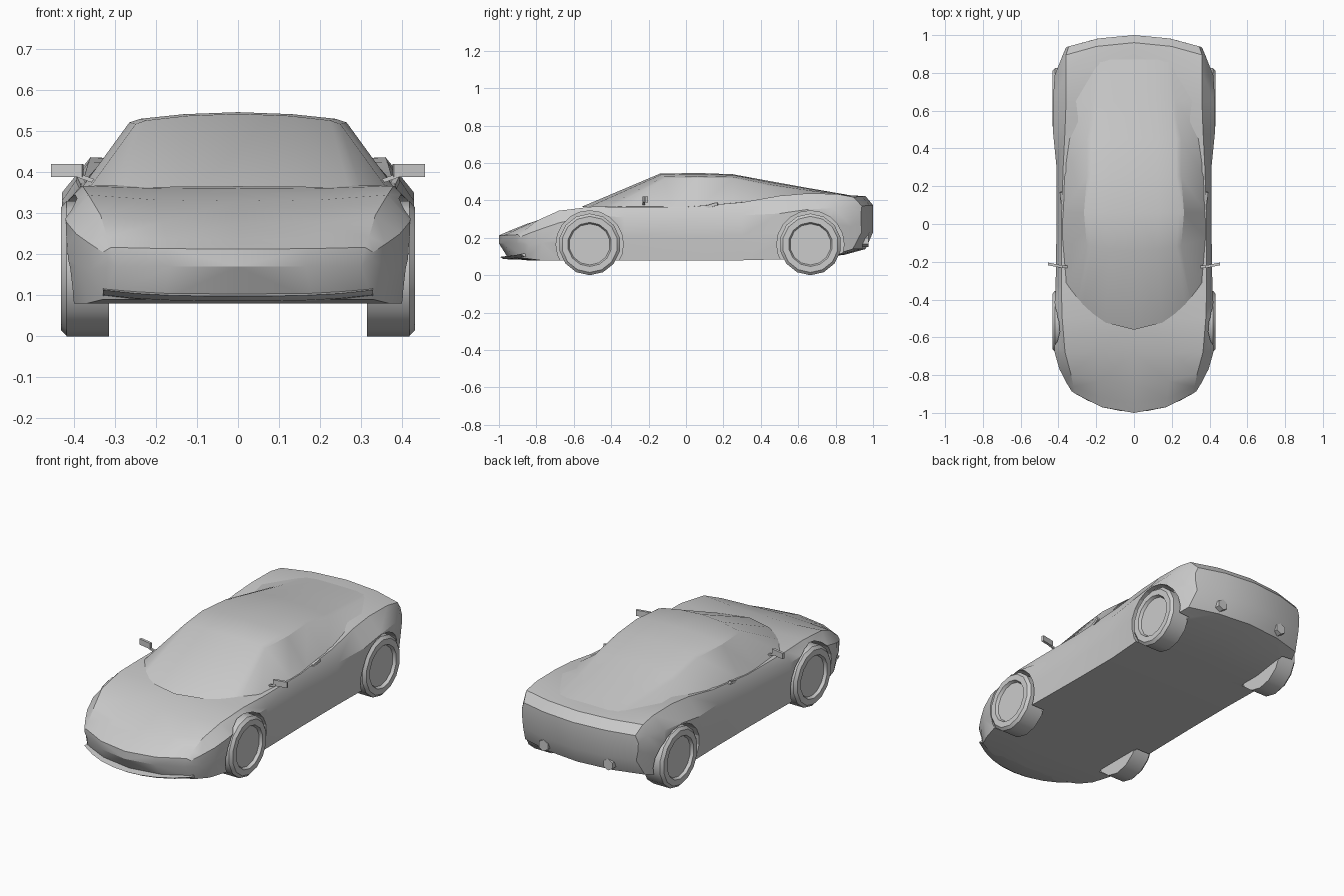
import bpy, bmesh, math
from mathutils import Matrix, Vector

if "Cube" in bpy.data.objects:
    bpy.data.objects.remove(bpy.data.objects["Cube"])


def mix(a, b, t):
    return a + (b - a) * t


def finish(name, bm, mirror=True, smooth=30):
    """Turn a bmesh into a named object, optionally mirrored over x."""
    bmesh.ops.recalc_face_normals(bm, faces=bm.faces)
    me = bpy.data.meshes.new(name)
    bm.to_mesh(me)
    bm.free()
    ob = bpy.data.objects.new(name, me)
    bpy.context.collection.objects.link(ob)
    if smooth:
        bpy.ops.object.select_all(action='DESELECT')
        ob.select_set(True)
        bpy.context.view_layer.objects.active = ob
        bpy.ops.object.shade_smooth_by_angle(angle=math.radians(smooth))
    if mirror:
        ob.modifiers.new("mirror", 'MIRROR').merge_threshold = 0.0005
    return ob


def loft(rows, caps=()):
    """Skin open half-sections; caps lists index tuples closing both ends."""
    bm = bmesh.new()
    grid = [[bm.verts.new(p) for p in row] for row in rows]
    for a, b in zip(grid, grid[1:]):
        for i in range(len(a) - 1):
            bm.faces.new((a[i], a[i + 1], b[i + 1], b[i]))
    for row in (grid[0], grid[-1]):
        for cap in caps:
            bm.faces.new([row[i] for i in cap])
    return bm


def box(bm, loc, size, rot=Matrix.Identity(4)):
    bmesh.ops.create_cube(bm, size=1, matrix=Matrix.Translation(loc) @ rot @ Matrix.Diagonal((*size, 1)))


def cylinder(bm, loc, r, depth, axis, n):
    turn = Matrix.Rotation(math.pi / 2, 4, 'Y' if axis == 'X' else 'X')
    bmesh.ops.create_cone(bm, cap_ends=True, segments=n, radius1=r, radius2=r,
                          depth=depth, matrix=Matrix.Translation(loc) @ turn)


# Lower body: y, floor z, floor half width, half width, its z, fender x, fender z, centre z
STATIONS = [
    (-1.00, .17, .30, .33, .205, .31, .217, .213),
    (-.95, .09, .33, .36, .225, .32, .243, .235),
    (-.85, .08, .37, .395, .25, .335, .295, .275),
    (-.68, .08, .40, .42, .28, .365, .345, .33),
    (-.50, .08, .41, .425, .32, .38, .367, .36),
    (-.33, .08, .405, .415, .31, .385, .365, .37),
    (0.00, .08, .40, .41, .30, .385, .365, .39),
    (.30, .08, .40, .41, .32, .375, .39, .40),
    (.50, .085, .41, .43, .33, .365, .425, .40),
    (.65, .085, .415, .43, .35, .36, .437, .42),
    (.85, .11, .405, .42, .36, .36, .435, .428),
    (.96, .14, .37, .38, .36, .36, .418, .423),
    (1.00, .23, .35, .36, .33, .345, .37, .375),
]


def body_row(y, zb, wb, w, zw, xf, zf, zc):
    pts = [(0, zb), (wb * .55, zb), (wb, zb), (w * .995, mix(zb, zw, .55)), (w, zw),
           (xf, zf), (xf * .55, mix(zc, zf, .2)), (0, zc)]
    front = 1.05 * max(0, min(1, (-y - .7) / .3))
    back = .5 * max(0, min(1, (y - .6) / .35))
    return [(x, y + (front - back) * x * x, z) for x, z in pts]


body = finish("body", loft([body_row(*s) for s in STATIONS],
                           [(0, 1, 6, 7), (1, 2, 5, 6), (2, 3, 4, 5)]))

# Cabin: y, base x, base z, roof edge x, roof edge z, centre z, bow
CABIN = [
    (-.56, .37, .352, .30, .36, .365, .23),
    (-.14, .383, .36, .25, .518, .543, .06),
    (.06, .383, .36, .265, .522, .547, 0),
    (.25, .378, .375, .25, .518, .54, 0),
    (.45, .36, .40, .25, .475, .503, 0),
    (.65, .355, .425, .22, .448, .467, 0),
    (.87, .35, .418, .20, .425, .429, 0),
]


def cabin_row(y, bx, bz, ex, ez, tz, bow):
    pts = [(bx, bz), (ex, ez), (ex * .9, mix(ez, tz, .35)), (ex * .5, mix(ez, tz, .8)), (0, tz)]
    return [(x, y + bow * (x / .37) ** 2, z) for x, z in pts]


finish("cabin", loft([cabin_row(*s) for s in CABIN]), smooth=25)

# Wheels with recessed rims, and the arches cut for them
AXLES = (-.515, .665)
R = .165
PROFILE = [(.315, 0), (.315, R), (.418, R), (.432, .15), (.432, .118), (.416, .11), (.416, 0)]
cut = bmesh.new()
for label, y in zip(("front", "rear"), AXLES):
    bm = bmesh.new()
    vs = [bm.verts.new((x, y, R + r)) for x, r in PROFILE]
    es = [bm.edges.new(p) for p in zip(vs, vs[1:])]
    bmesh.ops.spin(bm, geom=vs + es, cent=(0, y, R), axis=(1, 0, 0),
                   angle=math.tau, steps=14)
    bmesh.ops.remove_doubles(bm, verts=bm.verts, dist=.0005)
    finish(label + "_wheels", bm)
    cylinder(cut, (.422, y, R), .18, .2, 'X', 20)
cutter = finish("arch_cutter", cut, smooth=0)
cutter.hide_render = True
cutter.hide_set(True)
mod = body.modifiers.new("arches", 'BOOLEAN')
mod.operation = 'DIFFERENCE'
mod.solver = 'EXACT'
mod.object = cutter

# Front splitter lip following the bowed nose
xs = [.33 * i / 4 for i in range(5)]
rows = []
for x in xs:
    y, lift = -.995 + 1.0 * x * x, .015 * (x / .33) ** 3
    rows.append([(x, -.80, .082), (x, y + .02, .086 + lift), (x, y, .098 + lift),
                 (x, y + .06, .106 + lift), (x, -.80, .106)])
finish("front_splitter", loft(rows, [(0, 1, 2, 3, 4)]))

# Door mirrors on short stalks
bm = bmesh.new()
box(bm, (.417, -.219, .405), (.078, .014, .032), Matrix.Rotation(.2, 4, 'Z'))
box(bm, (.372, -.226, .386), (.045, .012, .01), Matrix.Rotation(-.35, 4, 'Y'))
finish("door_mirrors", bm, smooth=0)

# Door handles
bm = bmesh.new()
box(bm, (.382, .135, .372), (.014, .07, .016),
    Matrix.Rotation(-.15, 4, 'Z') @ Matrix.Rotation(.3, 4, 'X'))
finish("door_handles", bm, smooth=0)

# Hexagonal exhaust tips
bm = bmesh.new()
cylinder(bm, (.2, .925, .182), .032, .10, 'Y', 6)
finish("exhaust_tips", bm, smooth=0)
